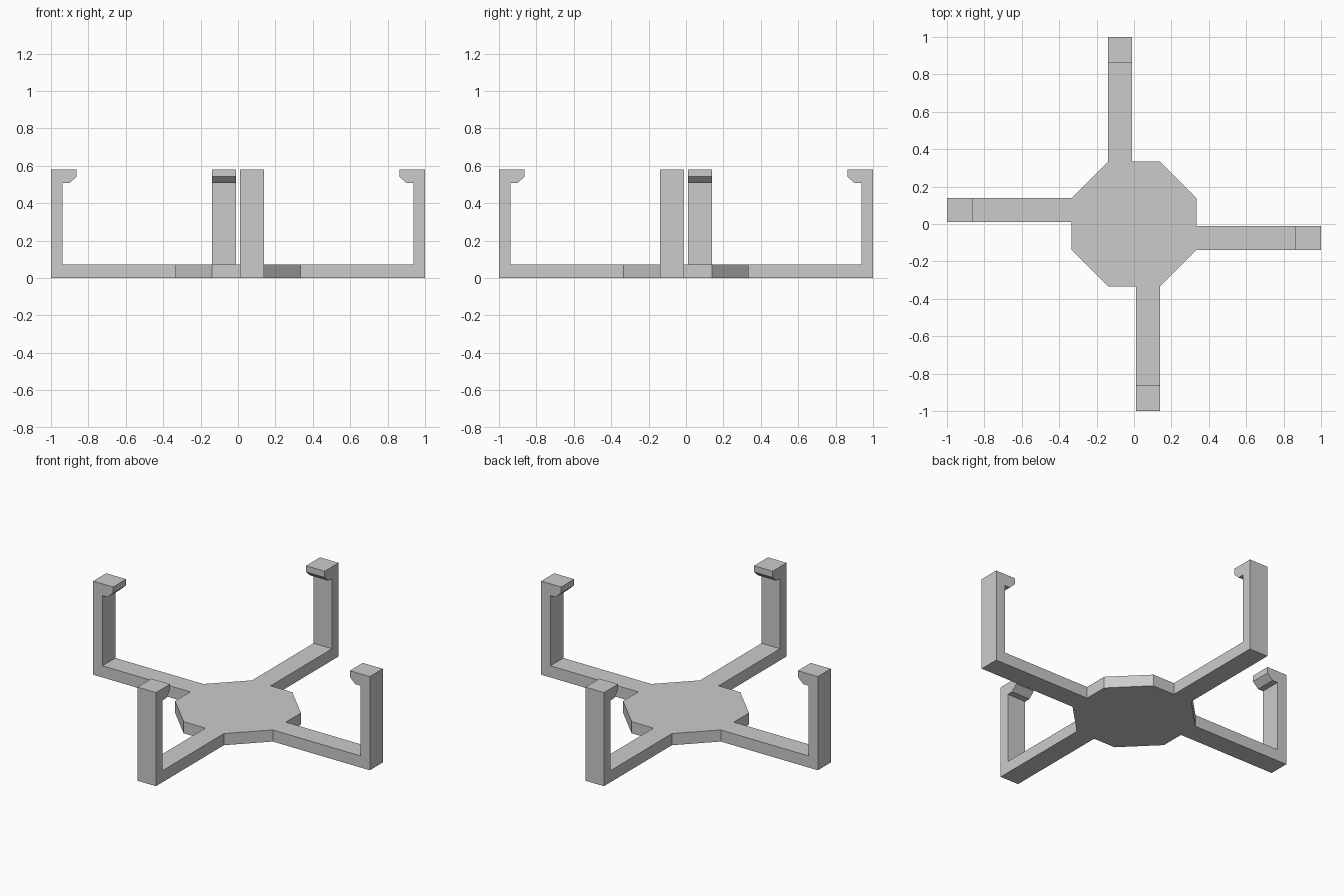
import bpy, bmesh
from mathutils import Matrix, Vector

cube = bpy.data.objects.get("Cube")
if cube:
    bpy.data.objects.remove(cube)

HALF = 0.335        # half width of the hub
INNER, OUTER = 0.011, 0.138   # sideways extent of each arm
THICK, HEIGHT = 0.072, 0.58

grey = bpy.data.materials.new("plain_grey")
grey.use_nodes = True
colour = (0.6, 0.6, 0.6, 1)
grey.diffuse_color = colour
grey.node_tree.nodes["Principled BSDF"].inputs["Base Color"].default_value = colour


def prism(name, outline, sweep, transform=Matrix.Identity(4)):
    """Extrude a flat outline along a sweep vector."""
    bm = bmesh.new()
    face = bm.faces.new([bm.verts.new(p) for p in outline])
    result = bmesh.ops.extrude_face_region(bm, geom=[face])
    moved = [v for v in result["geom"] if isinstance(v, bmesh.types.BMVert)]
    bmesh.ops.translate(bm, verts=moved, vec=sweep)
    bm.transform(transform)
    bmesh.ops.recalc_face_normals(bm, faces=bm.faces)
    mesh = bpy.data.meshes.new(name)
    bm.to_mesh(mesh)
    bm.free()
    mesh.materials.append(grey)
    obj = bpy.data.objects.new(name, mesh)
    bpy.context.collection.objects.link(obj)
    return obj


# Eight-sided hub plate
quarter = [(HALF, -OUTER), (HALF, OUTER)]
hub = [Matrix.Rotation(i * 1.5707963, 3, "Z") @ Vector((x, y, 0))
       for i in range(4) for x, y in quarter]
prism("hub_plate", hub, (0, 0, THICK))

# Arm, upright post and chamfered hook as one side profile
profile = [(HALF, 0), (1, 0), (1, HEIGHT), (0.863, HEIGHT), (0.863, 0.542),
           (0.9, 0.507), (0.937, 0.507), (0.937, THICK), (HALF, THICK)]
arm = [(x, -OUTER, z) for x, z in profile]

# Opposite arms are half turns; neighbouring arms mirror across the diagonal
half_turn = Matrix.Diagonal((-1, -1, 1, 1))
swap = Matrix(((0, 1, 0, 0), (1, 0, 0, 0), (0, 0, 1, 0), (0, 0, 0, 1)))
placements = {
    "left_hook_arm": Matrix.Identity(4),
    "right_hook_arm": half_turn,
    "back_hook_arm": swap,
    "front_hook_arm": half_turn @ swap,
}
for name, transform in placements.items():
    prism(name, arm, (0, OUTER - INNER, 0), transform)
